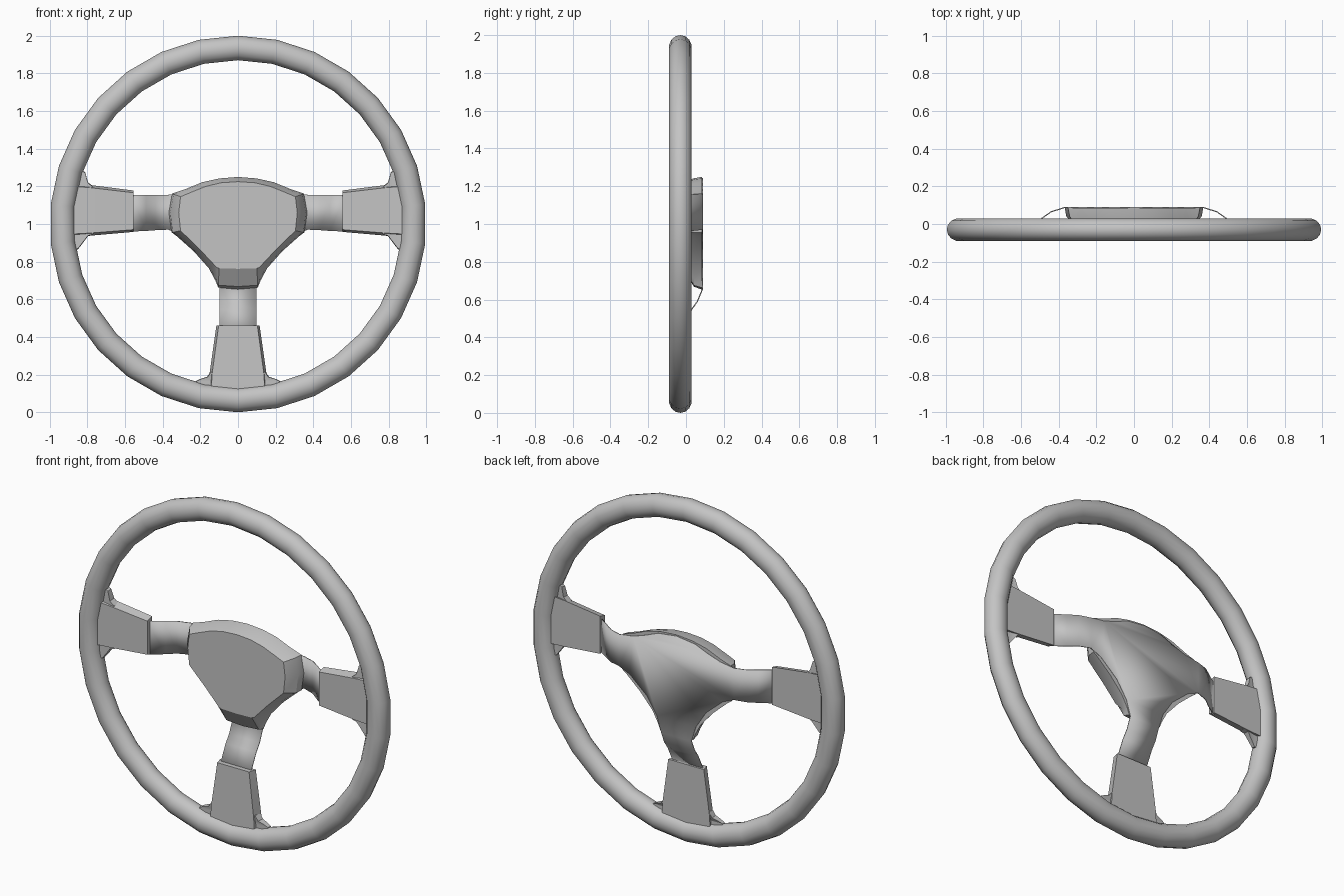
import bpy, bmesh, math

if "Cube" in bpy.data.objects:
    bpy.data.objects.remove(bpy.data.objects["Cube"])

grey = bpy.data.materials.new("plain grey")
grey.diffuse_color = (0.55, 0.55, 0.55, 1)
grey.use_nodes = True
grey.node_tree.nodes["Principled BSDF"].inputs["Base Color"].default_value = grey.diffuse_color


def finish(name, bm, smooth=30):
    bmesh.ops.recalc_face_normals(bm, faces=bm.faces)
    me = bpy.data.meshes.new(name)
    bm.to_mesh(me)
    bm.free()
    ob = bpy.data.objects.new(name, me)
    bpy.context.collection.objects.link(ob)
    me.materials.append(grey)
    bpy.ops.object.select_all(action='DESELECT')
    ob.select_set(True)
    bpy.context.view_layer.objects.active = ob
    bpy.ops.object.shade_smooth_by_angle(angle=math.radians(smooth))
    return ob


def loft(name, rings, closed=False, smooth=30):
    """Skin a list of equal-length rings; cap the ends unless closed."""
    bm = bmesh.new()
    vs = [[bm.verts.new(p) for p in r] for r in rings]
    n = len(vs[0])
    for i in range(len(vs) if closed else len(vs) - 1):
        a, b = vs[i], vs[(i + 1) % len(vs)]
        for j in range(n):
            k = (j + 1) % n
            bm.faces.new((a[j], a[k], b[k], b[j]))
    if not closed:
        bm.faces.new(vs[0])
        bm.faces.new(vs[-1])
    return finish(name, bm, smooth)


def mirrored(half):
    """Right half outline, top to bottom, completed on the left."""
    return half + [(-x, z) for x, z in reversed(half) if x > 0]


# Rim: 30 segments with a vertex at the top
SEG, SIDES = 30, 14
rings = []
for i in range(SEG):
    a = math.tau * i / SEG
    ring = []
    for j in range(SIDES):
        b = math.tau * j / SIDES
        r = 0.935 + 0.065 * math.cos(b)
        ring.append((r * math.sin(a), -0.03 + 0.0605 * math.sin(b), 1 + r * math.cos(a)))
    rings.append(ring)
loft("rim", rings, closed=True, smooth=40)

# Centre pad: back outline, shoulder, front face
back = [(0, 1.25), (.10, 1.242), (.19, 1.222), (.28, 1.185), (.35, 1.162), (.368, 1.06),
        (.352, .955), (.325, .935), (.235, .855), (.155, .765), (.12, .70), (.105, .662), (0, .652)]
mid = [(0, 1.242), (.10, 1.235), (.19, 1.214), (.28, 1.178), (.342, 1.158), (.36, 1.06),
       (.347, .955), (.32, .938), (.232, .86), (.15, .77), (.118, .71), (.105, .675), (0, .668)]
front = [(0, 1.225), (.09, 1.219), (.17, 1.2), (.25, 1.168), (.305, 1.145), (.315, 1.06),
         (.305, .965), (.28, .94), (.20, .862), (.128, .785), (.115, .77), (.10, .765), (0, .762)]
loft("centre_pad", [[(x, y, z) for x, z in mirrored(h)]
                    for y, h in ((.086, back), (.042, mid), (-.015, front))], smooth=28)

# Spoke plate: flat hub with three arms that bend forward
bm = bmesh.new()
hub = [(0, 1.243), (.12, 1.228), (.20, 1.195), (.28, 1.168), (.37, 1.155), (.37, .97),
       (.30, .94), (.19, .845), (.125, .745), (.097, .655)]
bm.faces.new([bm.verts.new((x, .087, z)) for x, z in mirrored(hub)])


def arm(points):
    prev = None
    for p, q in points:
        cur = bm.verts.new(p), bm.verts.new(q)
        if prev:
            bm.faces.new((prev[0], prev[1], cur[1], cur[0]))
        prev = cur


for s in (1, -1):
    arm([((s * x, y, lo), (s * x, y, 1.155)) for x, y, lo in
         ((.37, .087, .97), (.44, .065, .967), (.49, .03, .963), (.57, -.025, .96))])
arm([((-.098, y, z), (.098, y, z)) for z, y in
     ((.655, .087), (.59, .06), (.545, .028), (.44, -.025))])
bmesh.ops.remove_doubles(bm, verts=bm.verts, dist=0.003)
plate = finish("spoke_plate", bm, 20)
mod = plate.modifiers.new("thickness", 'SOLIDIFY')
mod.thickness = 0.006
mod.offset = 0


# Spoke sleeves: tapered blocks flaring into the rim
def sleeve(name, sections, place):
    rings = []
    for d, lo, hi, yf, yb, inset in sections:
        rings.append([place(d, lo + inset, yf), place(d, hi - inset, yf),
                      place(d, hi, yb), place(d, lo, yb)])
    loft(name, rings, smooth=25)


side = [(.555, .958, 1.178, -.045, .0, .012), (.785, .938, 1.207, -.052, .0, .014),
        (.89, .932, 1.215, -.054, .0, .014)]
side_flare = [(.77, .942, 1.2, -.045, -.004, .004), (.797, .935, 1.222, -.045, -.006, .004),
              (.812, .915, 1.275, -.042, -.012, .004), (.85, .865, 1.30, -.04, -.018, .004),
              (.90, .86, 1.30, -.04, -.018, .004)]
low = [(.54, -.115, .115, -.045, .0, .012), (.80, -.152, .152, -.052, .0, .014),
       (.89, -.156, .156, -.054, .0, .014)]
low_flare = [(.785, -.146, .146, -.045, -.004, .004), (.812, -.165, .165, -.045, -.006, .004),
             (.823, -.20, .20, -.042, -.012, .004), (.835, -.225, .225, -.04, -.018, .004),
             (.90, -.23, .23, -.04, -.018, .004)]
for s, label in ((1, "right"), (-1, "left")):
    put = lambda d, t, y, s=s: (s * d, y, t)
    sleeve(label + "_spoke_sleeve", side, put)
    sleeve(label + "_spoke_flare", side_flare, put)
put = lambda d, t, y: (t, y, 1 - d)
sleeve("lower_spoke_sleeve", low, put)
sleeve("lower_spoke_flare", low_flare, put)
